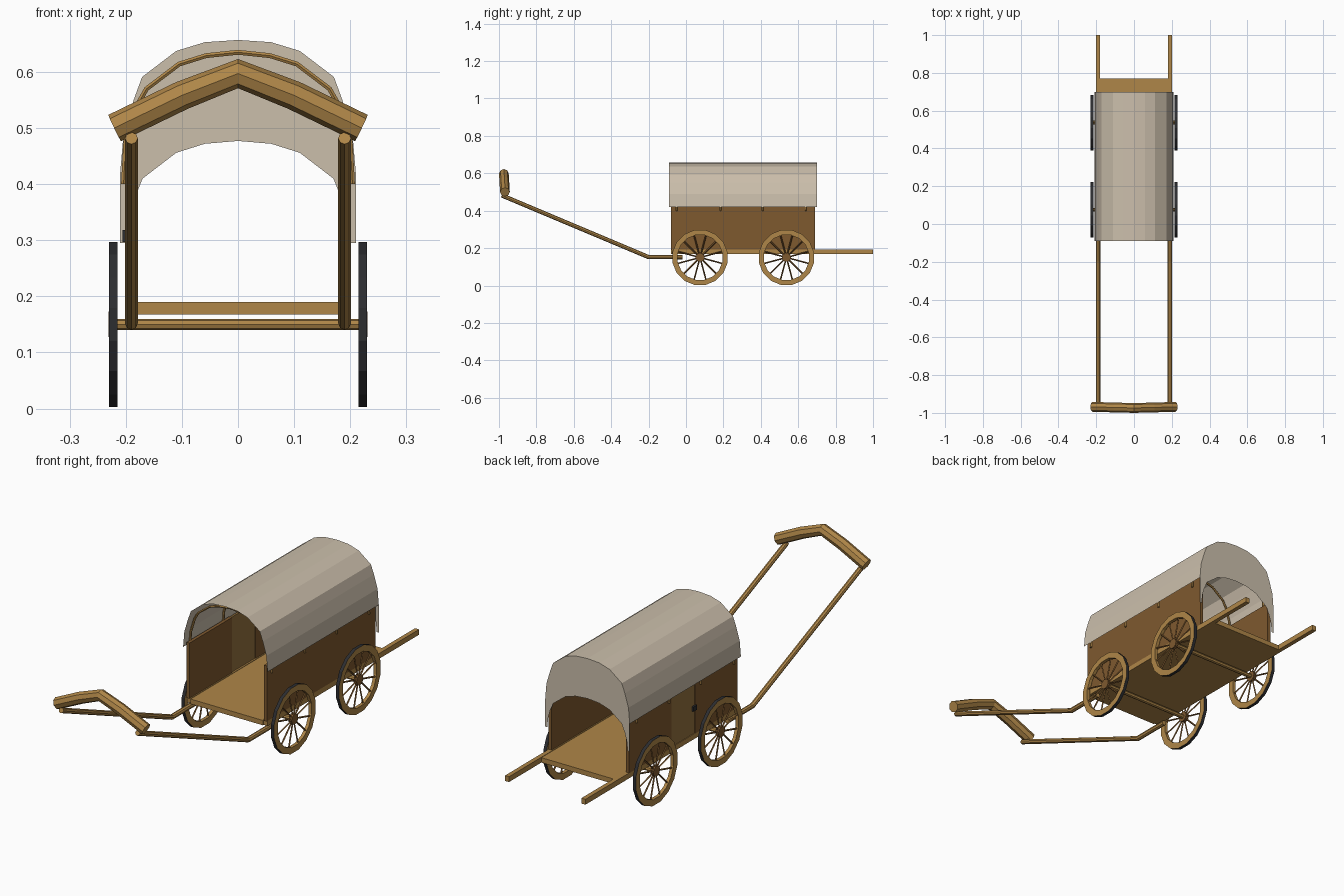
import bpy, bmesh
from math import pi, cos, sin
from mathutils import Vector, Matrix

if "Cube" in bpy.data.objects:
    bpy.data.objects.remove(bpy.data.objects["Cube"])


def material(name, rgb):
    m = bpy.data.materials.new(name)
    m.diffuse_color = (*rgb, 1)
    m.use_nodes = True
    m.node_tree.nodes["Principled BSDF"].inputs["Base Color"].default_value = m.diffuse_color
    return m


WOOD = material("light_wood", (0.43, 0.24, 0.065))
BROWN = material("brown_wood", (0.21, 0.10, 0.028))
DOOR = material("door_wood", (0.30, 0.17, 0.05))
IRON = material("iron", (0.025, 0.026, 0.03))
CLOTH = material("canvas", (0.60, 0.52, 0.41))


def make(name, bm, *mats):
    me = bpy.data.meshes.new(name)
    bm.to_mesh(me)
    bm.free()
    for m in mats:
        me.materials.append(m)
    ob = bpy.data.objects.new(name, me)
    bpy.context.collection.objects.link(ob)
    return ob


def box(name, lo, hi, mat):
    lo, hi = Vector(lo), Vector(hi)
    bm = bmesh.new()
    bmesh.ops.create_cube(bm, size=1, matrix=Matrix.Translation((lo + hi) / 2)
                          @ Matrix.Diagonal((*(hi - lo), 1)))
    return make(name, bm, mat)


def tube(name, pts, r, mat, res=2):
    # faceted round bar along a path
    cu = bpy.data.curves.new(name, 'CURVE')
    cu.dimensions = '3D'
    cu.bevel_depth, cu.bevel_resolution, cu.use_fill_caps = r, res, True
    sp = cu.splines.new('POLY')
    sp.points.add(len(pts) - 1)
    for p, c in zip(sp.points, pts):
        p.co = (*c, 1)
    sp.use_smooth = False
    tmp = bpy.data.objects.new(name + "_path", cu)
    bpy.context.collection.objects.link(tmp)
    me = bpy.data.meshes.new_from_object(tmp.evaluated_get(bpy.context.evaluated_depsgraph_get()))
    bpy.data.objects.remove(tmp)
    me.materials.clear()
    me.materials.append(mat)
    for poly in me.polygons:
        poly.use_smooth = False
    ob = bpy.data.objects.new(name, me)
    bpy.context.collection.objects.link(ob)
    return ob


def mirrored(half):
    # half profile from the side up to the centre -> whole arch
    return half + [(-x, z) for x, z in reversed(half[:-1])]


def strip(name, a, b, mat):
    bm = bmesh.new()
    va, vb = [bm.verts.new(p) for p in a], [bm.verts.new(p) for p in b]
    for i in range(len(a) - 1):
        bm.faces.new((va[i], vb[i], vb[i + 1], va[i + 1]))
    return make(name, bm, mat)


def wheel(name, cx, cy, cz, seg=16):
    # wooden rim with iron tread, hub and twelve spokes
    bm = bmesh.new()
    rings = []
    for x, r in ((0.0075, 0.15), (0.0075, 0.122), (-0.0075, 0.122), (-0.0075, 0.15)):
        rings.append([bm.verts.new((x, r * cos((i + .5) * 2 * pi / seg), r * sin((i + .5) * 2 * pi / seg)))
                      for i in range(seg)])
    for k in range(4):
        p, q = rings[k], rings[(k + 1) % 4]
        for i in range(seg):
            f = bm.faces.new((p[i], p[(i + 1) % seg], q[(i + 1) % seg], q[i]))
            f.material_index = 1 if k == 3 else 0
    turn = Matrix.Rotation(pi / 2, 4, 'Y')
    n = len(bm.faces)
    bmesh.ops.create_cone(bm, cap_ends=True, segments=10, radius1=0.024, radius2=0.024,
                          depth=0.016, matrix=turn)
    for i in range(12):
        m = Matrix.Rotation((i + .5) * pi / 6, 4, 'X') @ Matrix.Translation((0, 0, 0.072))
        bmesh.ops.create_cone(bm, cap_ends=True, segments=4, radius1=0.004, radius2=0.004,
                              depth=0.106, matrix=m)
    for i, f in enumerate(bm.faces):
        if i >= n:
            f.material_index = 2
    bmesh.ops.recalc_face_normals(bm, faces=bm.faces)
    make(name, bm, WOOD, IRON, BROWN).location = (cx, cy, cz)


# wagon bed and side rails
box("floor", (-0.18, -0.08, 0.168), (0.18, 0.77, 0.19), WOOD)
for s, side in ((-1, "left"), (1, "right")):
    box(side + "_rail", (min(s * .18, s * .2), -0.075, 0.168), (max(s * .18, s * .2), 1.0, 0.192), WOOD)

# side walls, the left one with a door
X0, X1, Z0, Z1 = 0.185, 0.2, 0.19, 0.44
box("right_wall", (X0, -0.08, Z0), (X1, 0.69, Z1), BROWN)
box("left_wall_front", (-X1, -0.08, Z0), (-X0, 0.22, Z1), BROWN)
box("left_wall_rear", (-X1, 0.39, Z0), (-X0, 0.69, Z1), BROWN)
box("door", (-0.197, 0.22, Z0), (-0.188, 0.39, Z1), DOOR)
box("door_latch", (-0.206, 0.215, 0.297), (-0.197, 0.24, 0.318), IRON)

# axles and wheels
for cy, end in ((0.075, "front"), (0.537, "rear")):
    tube(end + "_axle", [(-0.222, cy, 0.15), (0.222, cy, 0.15)], 0.01, WOOD)
    for s, side in ((-1, "left"), (1, "right")):
        wheel(f"{end}_{side}_wheel", s * 0.2225, cy, 0.15)

# canvas canopy with arched rear curtain
top = mirrored([(0.21, 0.42), (0.204, 0.49), (0.186, 0.55), (0.171, 0.591),
                (0.11, 0.6375), (0.059, 0.653), (0, 0.657)])
strip("canopy", [(x, -0.09, z) for x, z in top], [(x, 0.70, z) for x, z in top], CLOTH)
outer = mirrored([(0.21, 0.295)] + top[:7])
inner = mirrored([(0.2, 0.295), (0.195, 0.34), (0.185, 0.375), (0.178, 0.39),
                  (0.17, 0.41), (0.11, 0.456), (0.059, 0.472), (0, 0.477)])
strip("rear_curtain", [(x, 0.70, z) for x, z in outer], [(x, 0.70, z) for x, z in inner], CLOTH)

# bent wooden hoops under the canopy
hoop = mirrored([(0.204, 0.40), (0.2, 0.475), (0.18, 0.54), (0.163, 0.57),
                 (0.105, 0.614), (0.057, 0.629), (0, 0.635)])
for i, y in enumerate((-0.05, 0.185, 0.41, 0.64)):
    tube(f"hoop_{i + 1}", [(x, y, z) for x, z in hoop], 0.005, WOOD, 1)

# pull shafts and arched yoke
for s, side in ((-1, "left"), (1, "right")):
    tube(side + "_shaft", [(s * .19, -0.02, 0.152), (s * .19, -0.2, 0.152), (s * .19, -0.985, 0.482)],
         0.0115, WOOD)
yoke = mirrored([(0.22, 0.50), (0.1, 0.558), (0, 0.597)])
tube("yoke", [(x, -0.968 - 0.06 * (z - 0.5), z) for x, z in yoke], 0.026, WOOD)
